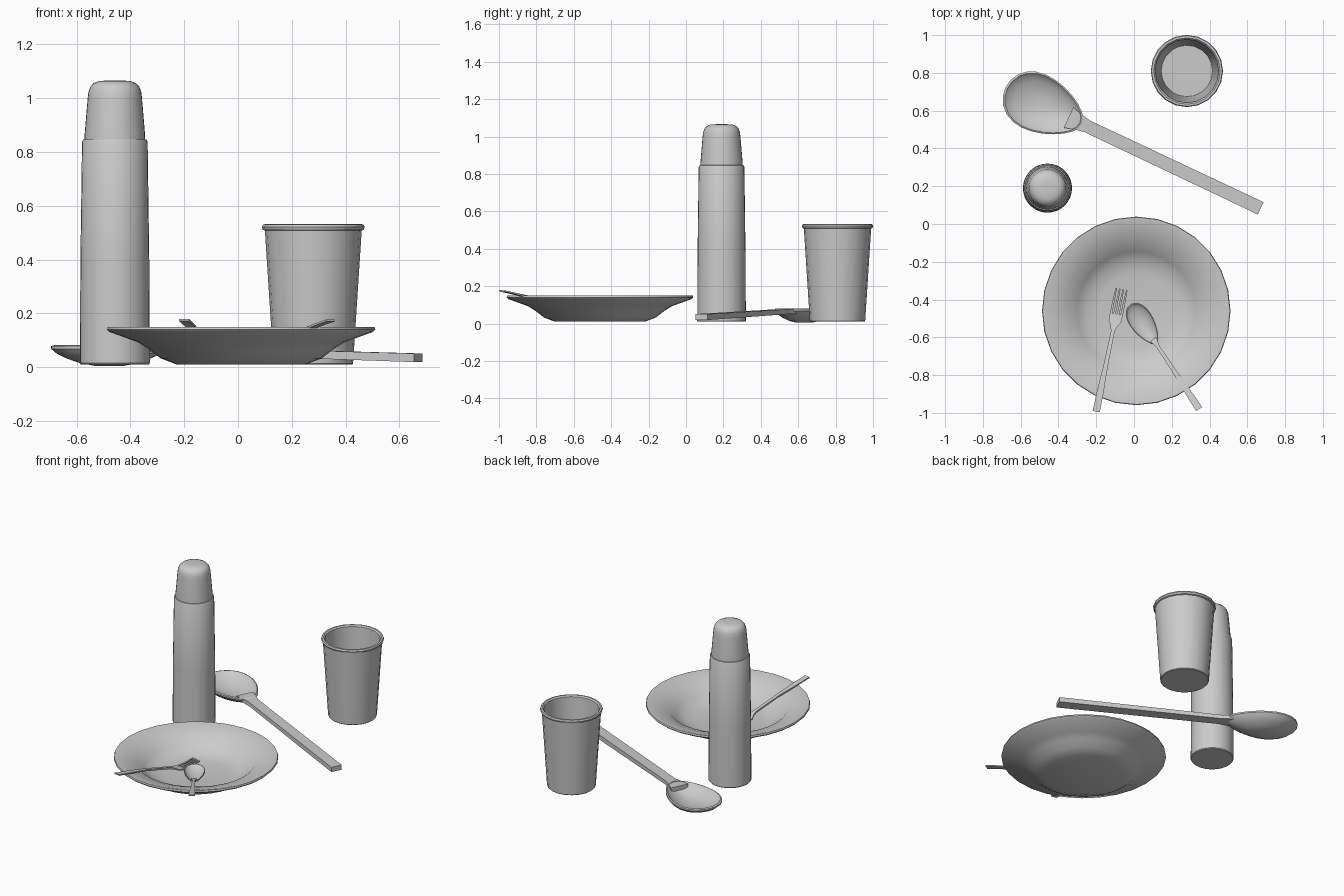
import bpy, bmesh, math
from mathutils import Matrix, Vector

if "Cube" in bpy.data.objects:
    bpy.data.objects.remove(bpy.data.objects["Cube"])

grey = bpy.data.materials.new("plain_grey")
grey.diffuse_color = (0.6, 0.6, 0.6, 1)
grey.use_nodes = True
grey.node_tree.nodes["Principled BSDF"].inputs["Base Color"].default_value = grey.diffuse_color


def finish(name, bm, matrix):
    bmesh.ops.recalc_face_normals(bm, faces=bm.faces)
    me = bpy.data.meshes.new(name)
    bm.to_mesh(me)
    bm.free()
    me.materials.append(grey)
    me.shade_smooth()
    me.set_sharp_from_angle(angle=math.radians(35))
    ob = bpy.data.objects.new(name, me)
    ob.matrix_world = matrix
    bpy.context.collection.objects.link(ob)


def skin(bm, rings, cap_start=True, cap_end=True):
    """Join equal-length point rings into a closed skin."""
    vs = [[bm.verts.new(p) for p in r] for r in rings]
    n = len(vs[0])
    for a, b in zip(vs, vs[1:]):
        for i in range(n):
            j = (i + 1) % n
            bm.faces.new((a[i], a[j], b[j], b[i]))
    if cap_start:
        bm.faces.new(vs[0])
    if cap_end:
        bm.faces.new(vs[-1])


def lathe(name, profile, sides, x, y):
    bm = bmesh.new()
    skin(bm, [[(r * math.cos(2 * math.pi * i / sides),
                r * math.sin(2 * math.pi * i / sides), z) for i in range(sides)]
              for r, z in profile])
    finish(name, bm, Matrix.Translation((x, y, 0)))


def bar(bm, sections):
    """Rectangular bar through sections (x, y, half width, z, half height)."""
    skin(bm, [[(x, y - w, z - h), (x, y + w, z - h), (x, y + w, z + h), (x, y - w, z + h)]
              for x, y, w, z, h in sections])


def bowl(bm, length, half_w, rim, depth, thick, n=24):
    """Egg-shaped spoon bowl, tip at local x = 0."""
    def ring(s, z):
        pts = []
        for i in range(n):
            t = 2 * math.pi * i / n
            pts.append((length / 2 - s * length / 2 * math.cos(t),
                        s * half_w * math.sin(t) * (1 + 0.25 * math.cos(t)), z))
        return pts
    inner = [ring(s, rim - depth * (1 - s ** 2.2)) for s in (0.25, 0.5, 0.72, 0.88)]
    edge = [ring(0.95, rim), ring(1, rim - 0.2 * thick), ring(1, rim - 0.7 * thick)]
    outer = [ring(s, rim - thick - depth * (1 - s ** 2.2)) for s in (0.9, 0.72, 0.5, 0.25)]
    skin(bm, inner + edge + outer)


def along(tip, end):
    """Frame whose x axis runs from tip to handle end."""
    d = Vector(end) - Vector(tip)
    return Matrix.Translation((tip[0], tip[1], 0)) @ Matrix.Rotation(math.atan2(d.y, d.x), 4, 'Z')


# Flask: body and cup-shaped cap
lathe("flask_body", [(0.126, 0.01), (0.13, 0.015), (0.128, 0.4), (0.122, 0.838),
                     (0.118, 0.846), (0.10, 0.85)], 32, -0.458, 0.19)
lathe("flask_cap", [(0.113, 0.845), (0.112, 0.87), (0.101, 1.0), (0.098, 1.025),
                    (0.091, 1.043), (0.079, 1.056), (0.06, 1.064), (0.03, 1.066)],
      32, -0.458, 0.19)

# Cup with rolled lip
lathe("cup", [(0.144, 0.01), (0.148, 0.014), (0.18, 0.508), (0.188, 0.511), (0.191, 0.521),
              (0.187, 0.531), (0.176, 0.532), (0.168, 0.524), (0.136, 0.035)],
      20, 0.28, 0.81)

# Wide-rimmed soup plate
lathe("plate", [(0.24, 0.01), (0.30, 0.033), (0.345, 0.068), (0.385, 0.093), (0.49, 0.131),
                (0.499, 0.14), (0.496, 0.15), (0.485, 0.15), (0.36, 0.112), (0.315, 0.07),
                (0.265, 0.042), (0.20, 0.03)], 28, 0.012, -0.46)

# Large serving spoon
bm = bmesh.new()
bowl(bm, 0.45, 0.15, 0.082, 0.06, 0.02)
bar(bm, [(0.37, 0, 0.06, 0.065, 0.014), (0.42, 0, 0.045, 0.066, 0.014),
         (0.48, 0, 0.034, 0.064, 0.013), (1.495, 0, 0.036, 0.035, 0.016)])
finish("serving_spoon", bm, along((-0.681, 0.722), (0.673, 0.082)))

# Small spoon leaning on the plate rim
bm = bmesh.new()
bowl(bm, 0.25, 0.062, 0.078, 0.03, 0.008)
bar(bm, [(0.22, 0, 0.018, 0.077, 0.005), (0.27, 0, 0.009, 0.086, 0.006),
         (0.42, 0, 0.011, 0.124, 0.005), (0.60, 0, 0.018, 0.162, 0.004),
         (0.664, 0, 0.019, 0.174, 0.004)])
finish("small_spoon", bm, along((-0.02, -0.425), (0.345, -0.98)))

# Fork leaning on the plate rim, with four tines
bm = bmesh.new()
for k in (-1.5, -0.5, 0.5, 1.5):
    bar(bm, [(0, k * 0.019, 0.004, 0.062, 0.003), (0.07, k * 0.019, 0.0055, 0.05, 0.004),
             (0.14, k * 0.019, 0.0065, 0.05, 0.004)])
bar(bm, [(0.135, 0, 0.035, 0.05, 0.004), (0.175, 0, 0.033, 0.058, 0.004),
         (0.20, 0, 0.018, 0.069, 0.005), (0.23, 0, 0.010, 0.08, 0.006),
         (0.42, 0, 0.012, 0.128, 0.005), (0.56, 0, 0.018, 0.156, 0.004),
         (0.662, 0, 0.019, 0.175, 0.004)])
finish("fork", bm, along((-0.066, -0.345), (-0.20, -0.992)))
